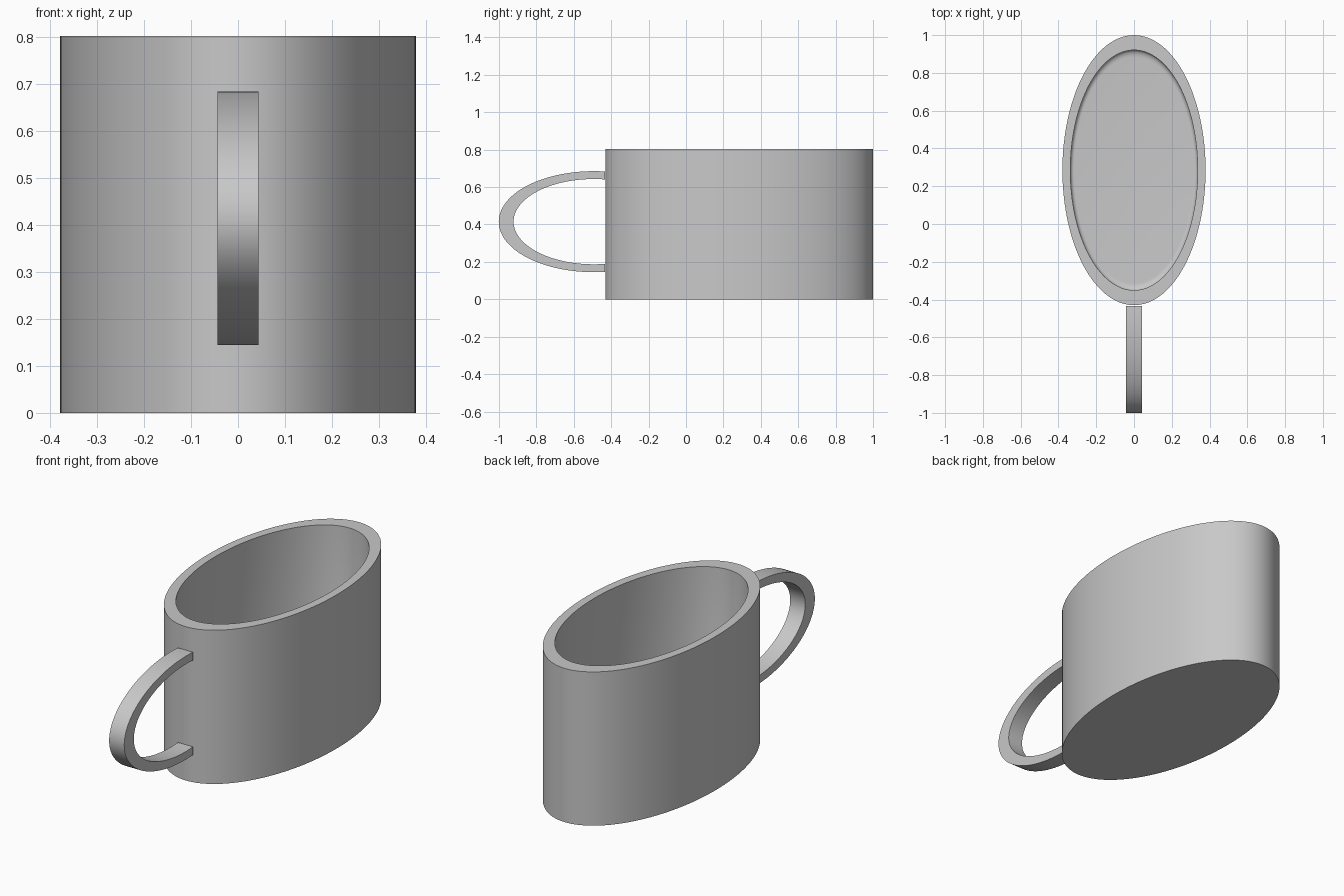
import bpy, bmesh, math

cube = bpy.data.objects.get("Cube")
if cube:
    bpy.data.objects.remove(cube, do_unlink=True)

STRETCH = 1.886      # the whole cup is drawn out along y
CUP_Y = 0.285
SEGMENTS = 128

grey = bpy.data.materials.new("plain grey")
grey.use_nodes = True
colour = (0.58, 0.58, 0.58, 1)
grey.diffuse_color = colour
grey.node_tree.nodes["Principled BSDF"].inputs["Base Color"].default_value = colour


def finish(bm, name):
    bmesh.ops.recalc_face_normals(bm, faces=bm.faces)
    mesh = bpy.data.meshes.new(name)
    bm.to_mesh(mesh)
    bm.free()
    mesh.materials.append(grey)
    obj = bpy.data.objects.new(name, mesh)
    bpy.context.collection.objects.link(obj)
    bpy.ops.object.select_all(action='DESELECT')
    obj.select_set(True)
    bpy.context.view_layer.objects.active = obj
    bpy.ops.object.shade_smooth_by_angle(angle=math.radians(35))
    return obj


def bridge(bm, a, b, closed):
    n = len(a)
    for i in range(n if closed else n - 1):
        j = (i + 1) % n
        bm.faces.new((a[i], a[j], b[j], b[i]))


# Cup body: oval wall, flat rim, and a floor with a small rounded corner
outer, inner, height, floor, fillet = 0.379, 0.337, 0.803, 0.042, 0.02
profile = [(outer, 0), (outer, height), (inner, height)]
for k in range(7):
    a = math.pi / 2 * k / 6
    profile.append((inner - fillet * (1 - math.cos(a)),
                    floor + fillet * (1 - math.sin(a))))

bm = bmesh.new()
rings = []
for r, z in profile:
    rings.append([bm.verts.new((r * math.cos(t), CUP_Y + STRETCH * r * math.sin(t), z))
                  for t in (2 * math.pi * i / SEGMENTS for i in range(SEGMENTS))])
for a, b in zip(rings, rings[1:]):
    bridge(bm, a, b, True)
bm.faces.new(rings[0])
bm.faces.new(rings[-1])
finish(bm, "cup_body")

# Handle: flat-sided oval band, cut off where it meets the cup
HANDLE_Y, HANDLE_Z, END_Y, HALF_WIDTH = -0.492, 0.415, -0.434, 0.0435
STEPS = 64


def arc(bm, radius, x):
    limit = math.acos((END_Y - HANDLE_Y) / (radius * STRETCH))
    verts = []
    for i in range(STEPS + 1):
        t = limit + (2 * math.pi - 2 * limit) * i / STEPS
        verts.append(bm.verts.new((x, HANDLE_Y + STRETCH * radius * math.cos(t),
                                   HANDLE_Z + radius * math.sin(t))))
    return verts


bm = bmesh.new()
edges = [arc(bm, r, x) for r, x in ((0.27, -HALF_WIDTH), (0.27, HALF_WIDTH),
                                    (0.228, HALF_WIDTH), (0.228, -HALF_WIDTH))]
for i in range(4):
    bridge(bm, edges[i], edges[(i + 1) % 4], False)
for end in (0, -1):
    bm.faces.new([e[end] for e in edges])
finish(bm, "handle")
